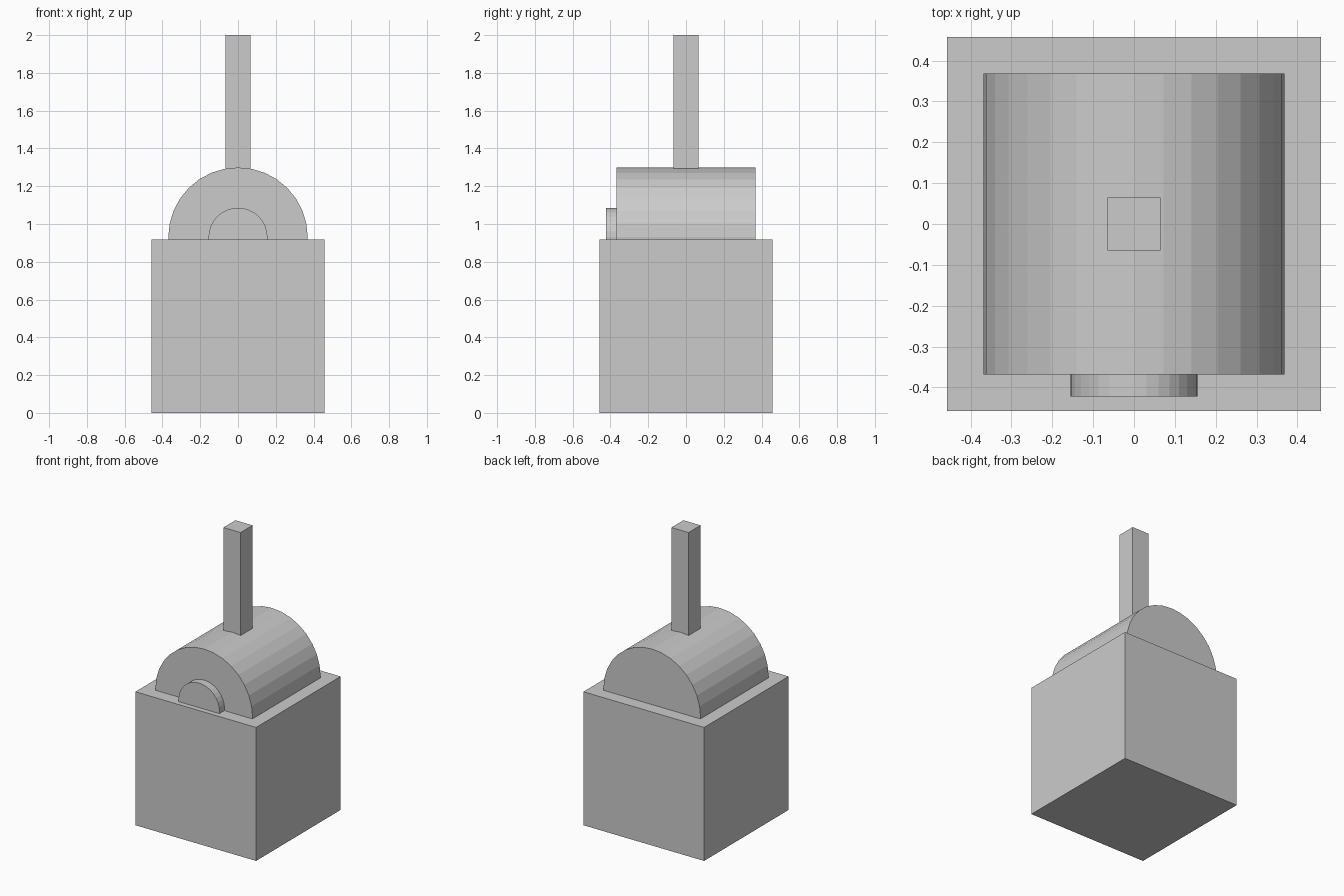
import bpy
import math

cube = bpy.data.objects.get("Cube")
if cube:
    bpy.data.objects.remove(cube, do_unlink=True)

GREY = (0.6, 0.6, 0.6, 1.0)
grey = bpy.data.materials.new("light grey")
grey.use_nodes = True
grey.diffuse_color = GREY
grey.node_tree.nodes["Principled BSDF"].inputs["Base Color"].default_value = GREY


def finish(name):
    obj = bpy.context.object
    obj.name = name
    obj.data.name = name
    obj.data.materials.append(grey)
    return obj


def box(name, width, bottom, top):
    """Square upright block centred on the z axis."""
    bpy.ops.mesh.primitive_cube_add(size=1, location=(0, 0, (bottom + top) / 2))
    obj = finish(name)
    obj.scale = (width, width, top - bottom)
    return obj


def drum(name, radius, front, back, height):
    """Flat-shaded cylinder lying along y."""
    bpy.ops.mesh.primitive_cylinder_add(
        vertices=32, radius=radius, depth=back - front,
        location=(0, (front + back) / 2, height),
        rotation=(math.pi / 2, 0, 0))
    return finish(name)


BODY = 0.917   # side of the cubic base
AXIS = 0.93    # height of the drum axis

# Cubic base, with the drums half sunk into its top
box("base", BODY, 0, BODY)
drum("roof_drum", 0.369, -0.369, 0.369, AXIS)
drum("front_disc", 0.156, -0.423, -0.36, AXIS)

# Square post rising from the crest of the drum
box("post", 0.13, 1.27, 2.0)
